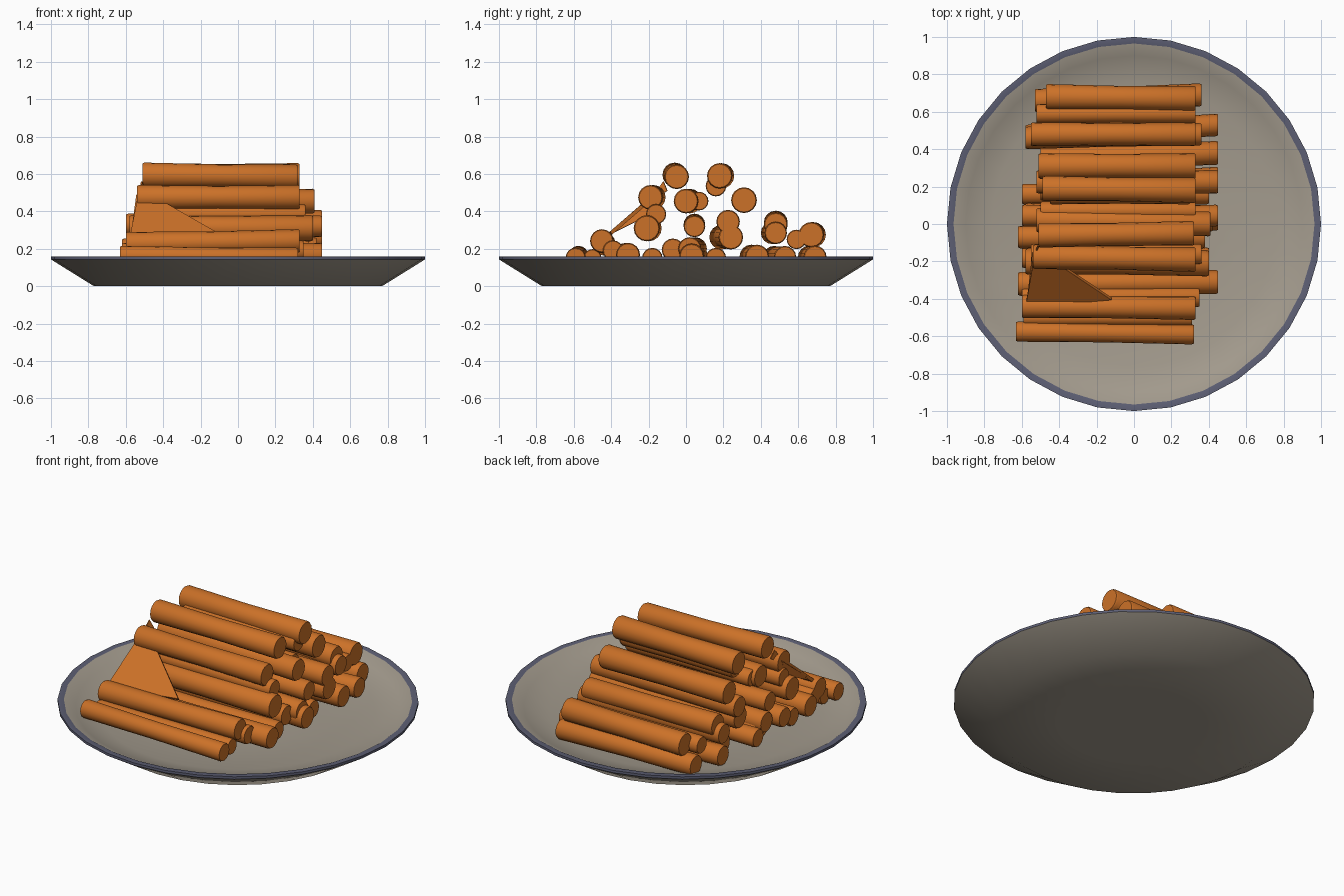
import bpy, bmesh, math
from mathutils import Vector


def material(name, rgb):
    m = bpy.data.materials.new(name)
    m.diffuse_color = (*rgb, 1)
    return m


ORANGE = material("fried_orange", (0.60, 0.165, 0.021))
STONE = material("plate_grey", (0.37, 0.33, 0.27))
BLUE = material("rim_slate_blue", (0.11, 0.115, 0.175))


def finish(bm, name, mats, angle=40):
    bmesh.ops.recalc_face_normals(bm, faces=bm.faces)
    me = bpy.data.meshes.new(name)
    bm.to_mesh(me)
    bm.free()
    ob = bpy.data.objects.new(name, me)
    bpy.context.collection.objects.link(ob)
    for m in mats:
        me.materials.append(m)
    bpy.ops.object.select_all(action='DESELECT')
    ob.select_set(True)
    bpy.context.view_layer.objects.active = ob
    if angle:
        bpy.ops.object.shade_smooth_by_angle(angle=math.radians(angle))
    return ob


def bridge(bm, a, b):
    n = len(a)
    return [bm.faces.new((a[i], a[(i + 1) % n], b[(i + 1) % n], b[i])) for i in range(n)]


# Plate: a turned profile, with the lip in its own colour
def plate():
    profile = [(0.40, 0.0), (0.77, 0.0), (1.0, 0.143), (1.0, 0.158),
               (0.965, 0.158), (0.90, 0.125), (0.76, 0.09), (0.40, 0.083)]
    n = 32
    bm = bmesh.new()
    rings = [[bm.verts.new((r * math.cos(2 * math.pi * i / n),
                            r * math.sin(2 * math.pi * i / n), z)) for i in range(n)]
             for r, z in profile]
    for k in range(len(rings) - 1):
        for f in bridge(bm, rings[k], rings[k + 1]):
            f.material_index = 1 if k in (2, 3) else 0
    bm.faces.new(rings[0])
    bm.faces.new(rings[-1])
    finish(bm, "plate", [STONE, BLUE])


# Stick: a slightly waisted rod along x, from its left end to its right end
def stick(name, y, z, x0, x1, r, dy, dz):
    n = 16
    bm = bmesh.new()
    rings = []
    for t, s in ((0, 0.92), (0.012, 1), (0.5, 0.93), (0.988, 1), (1, 0.92)):
        c = Vector((x0 + t * (x1 - x0), y + dy * (1 - t), z + dz * (1 - t)))
        rings.append([bm.verts.new(c + Vector((0, r * s * math.cos(2 * math.pi * i / n),
                                               r * s * math.sin(2 * math.pi * i / n))))
                      for i in range(n)])
    for a, b in zip(rings, rings[1:]):
        bridge(bm, a, b)
    bm.faces.new(rings[0])
    bm.faces.new(rings[-1])
    finish(bm, name, [ORANGE])


# Flake: a thin flat chip stuck between sticks
def flake(name, points, thickness):
    bm = bmesh.new()
    bm.faces.new([bm.verts.new(p) for p in points])
    ob = finish(bm, name, [ORANGE], None)
    mod = ob.modifiers.new("thickness", 'SOLIDIFY')
    mod.thickness = thickness
    mod.offset = 0


plate()

# y and z of the right end, x range, radius, drift of the left end in y and z
upper = [
    (-0.05, 0.585, -0.51, 0.32, 0.066, -0.01, 0.01),
    (0.18, 0.590, -0.49, 0.33, 0.068, 0.01, 0.0),
    (-0.19, 0.475, -0.54, 0.33, 0.066, 0.015, 0.0),
    (0.31, 0.460, -0.51, 0.33, 0.069, 0.0, 0.0),
    (0.48, 0.330, -0.55, 0.33, 0.064, 0.0, 0.01),
    (0.67, 0.275, -0.47, 0.33, 0.068, 0.01, 0.0),
    (-0.45, 0.242, -0.60, 0.33, 0.063, 0.01, -0.015),
]
middle = [
    (0.00, 0.455, -0.52, 0.41, 0.066, 0.02, 0.0),
    (0.16, 0.535, -0.45, 0.30, 0.055, 0.0, 0.0),
    (0.07, 0.455, -0.50, 0.33, 0.050, 0.0, 0.0),
    (-0.16, 0.385, -0.55, 0.36, 0.054, 0.0, 0.0),
    (-0.21, 0.310, -0.58, 0.40, 0.070, 0.01, 0.0),
    (0.045, 0.320, -0.60, 0.45, 0.058, 0.0, 0.01),
    (0.225, 0.345, -0.52, 0.45, 0.063, 0.0, 0.0),
    (0.24, 0.262, -0.50, 0.45, 0.066, -0.05, 0.0),
    (0.48, 0.285, -0.58, 0.36, 0.060, -0.02, 0.0),
    (0.59, 0.250, -0.52, 0.33, 0.052, 0.0, 0.0),
]
lower = [
    (-0.59, 0.152, -0.63, 0.32, 0.054, 0.015, 0.01),
    (-0.39, 0.190, -0.60, 0.35, 0.055, 0.0, 0.0),
    (-0.31, 0.168, -0.62, 0.45, 0.064, -0.01, 0.0),
    (-0.18, 0.150, -0.60, 0.40, 0.055, 0.0, 0.0),
    (-0.07, 0.195, -0.62, 0.38, 0.060, 0.0, 0.0),
    (0.02, 0.200, -0.58, 0.42, 0.062, 0.03, 0.0),
    (0.03, 0.162, -0.55, 0.45, 0.066, 0.02, 0.0),
    (0.16, 0.150, -0.60, 0.40, 0.055, 0.0, 0.0),
    (0.38, 0.158, -0.50, 0.45, 0.064, -0.03, 0.0),
    (0.53, 0.155, -0.58, 0.45, 0.060, -0.06, 0.0),
    (0.69, 0.155, -0.53, 0.36, 0.062, -0.03, 0.0),
    (-0.50, 0.150, -0.59, 0.31, 0.048, 0.0, 0.0),
]
for layer, rows in (("upper", upper), ("middle", middle), ("lower", lower)):
    for i, row in enumerate(rows):
        stick(f"{layer}_stick_{i + 1}", *row)

# Broken flakes at the left front of the pile
flake("large_flake", [(-0.54, -0.21, 0.45), (-0.39, -0.22, 0.44),
                      (-0.12, -0.40, 0.285), (-0.58, -0.44, 0.25)], 0.02)
flake("upper_flake", [(-0.54, -0.20, 0.45), (-0.515, -0.12, 0.56), (-0.50, -0.10, 0.51)], 0.008)
flake("side_flake", [(-0.54, -0.15, 0.49), (-0.57, -0.42, 0.27), (-0.53, -0.20, 0.38)], 0.008)
